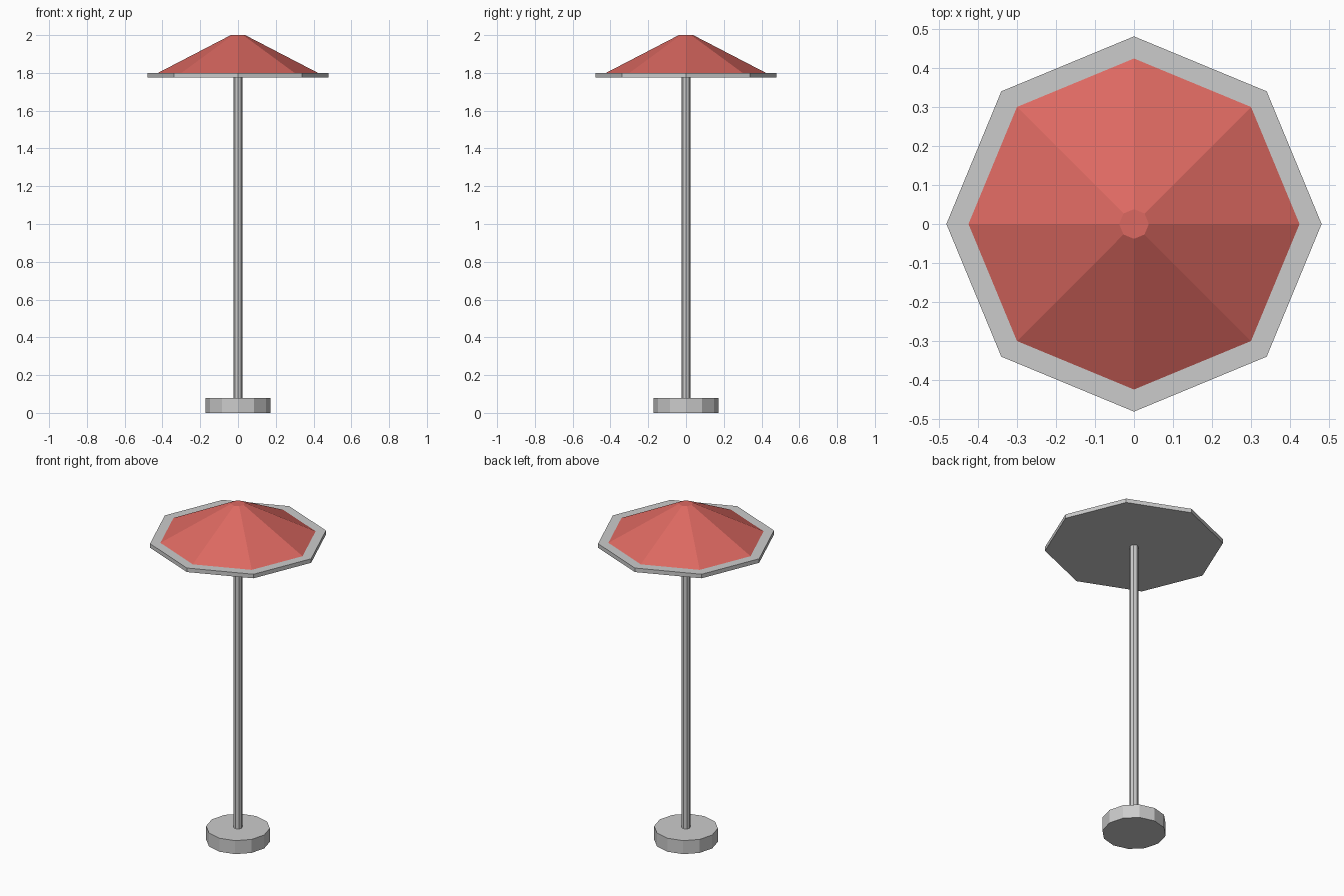
import bpy

if "Cube" in bpy.data.objects:
    bpy.data.objects.remove(bpy.data.objects["Cube"])


def frustum(name, sides, r_bottom, r_top, z0, z1):
    """Flat-faced prism or frustum with a corner on the +x axis."""
    bottom_top = [(r_bottom, z0), (r_top, z1)]
    bpy.ops.mesh.primitive_cone_add(
        vertices=sides, radius1=bottom_top[0][0], radius2=bottom_top[1][0],
        depth=z1 - z0, location=(0, 0, (z0 + z1) / 2))
    obj = bpy.context.object
    obj.name = name
    return obj


# Weighted foot and pole
frustum("base", 12, 0.172, 0.172, 0.0, 0.08)
frustum("pole", 8, 0.024, 0.024, 0.06, 1.79)

# Octagonal grey rim under the canopy
frustum("canopy_rim", 8, 0.48, 0.48, 1.776, 1.80)

# Red canopy with a small flat top, seated slightly into the rim
canopy = frustum("canopy", 8, 0.435, 0.038, 1.794, 2.0)
red = bpy.data.materials.new("canopy_red")
red.diffuse_color = (0.72, 0.14, 0.12, 1)
red.use_nodes = True
red.node_tree.nodes["Principled BSDF"].inputs["Base Color"].default_value = red.diffuse_color
canopy.data.materials.append(red)
